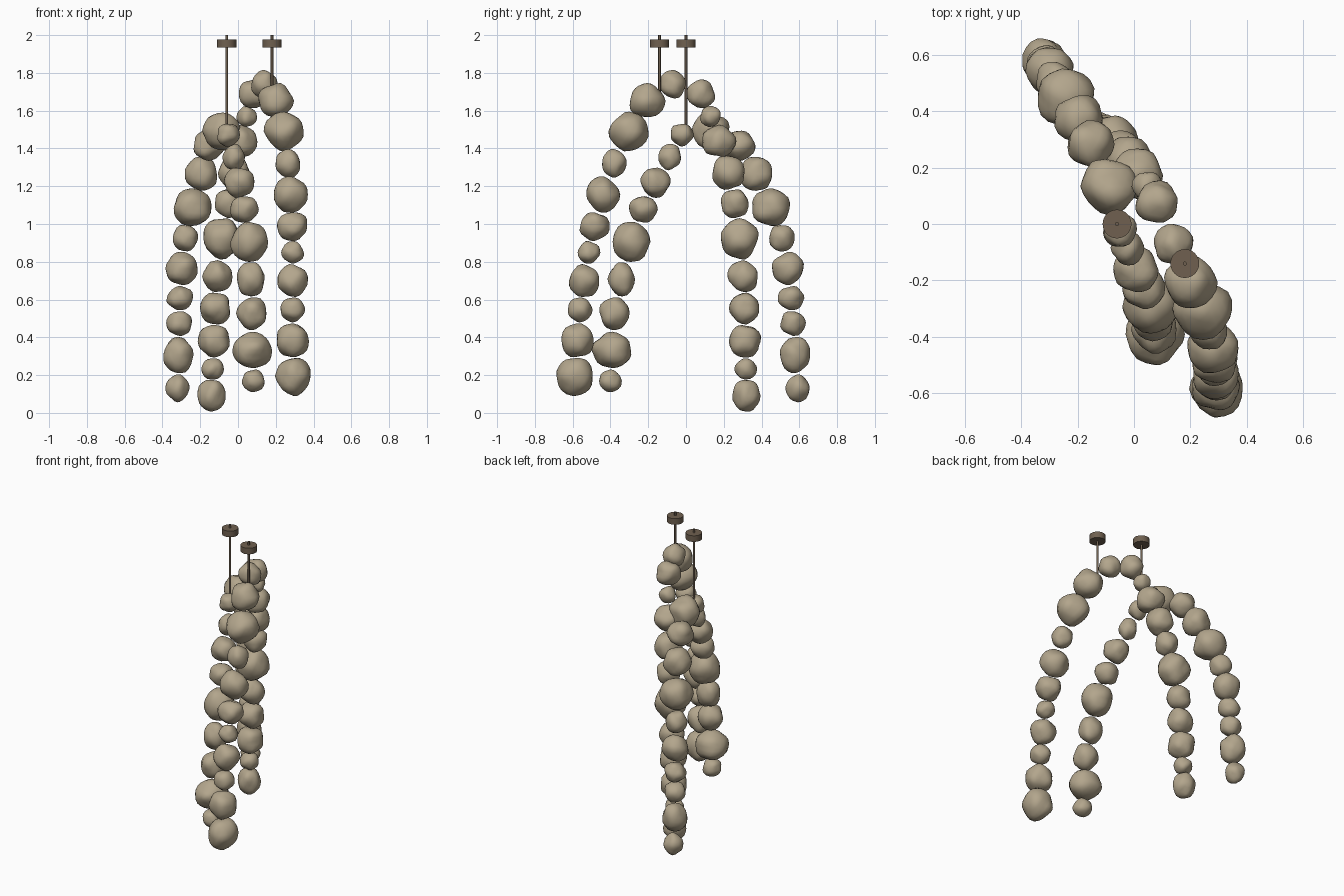
import bpy, bmesh, random
from mathutils import Vector, noise

random.seed(4)
cube = bpy.data.objects.get("Cube")
if cube:
    bpy.data.objects.remove(cube)


def material(name, rgb):
    mat = bpy.data.materials.new(name)
    mat.use_nodes = True
    mat.diffuse_color = (*rgb, 1)
    shader = mat.node_tree.nodes["Principled BSDF"]
    shader.inputs["Base Color"].default_value = (*rgb, 1)
    return mat


stone = material("tan stone", (.45, .38, .265))
bronze = material("dark bronze", (.16, .118, .08))


def finish(bm, name, mat):
    """Turn a bmesh into a named object, smooth with its edges kept sharp."""
    mesh = bpy.data.meshes.new(name)
    bm.to_mesh(mesh)
    bm.free()
    mesh.materials.append(mat)
    obj = bpy.data.objects.new(name, mesh)
    bpy.context.collection.objects.link(obj)
    bpy.ops.object.select_all(action="DESELECT")
    obj.select_set(True)
    bpy.context.view_layer.objects.active = obj
    bpy.ops.object.shade_smooth_by_angle(angle=.7)


def nugget(name, centre, radii):
    """Irregular tumbled pebble that keeps its given half-sizes."""
    bm = bmesh.new()
    bmesh.ops.create_icosphere(bm, subdivisions=3, radius=1)
    seed = Vector([random.uniform(-50, 50) for axis in "xyz"])
    for vert in bm.verts:
        vert.co *= 1 + .16 * noise.noise(vert.co * 1.3 + seed)
    for axis, (middle, radius) in enumerate(zip(centre, radii)):
        values = [vert.co[axis] for vert in bm.verts]
        low, high = min(values), max(values)
        for vert in bm.verts:
            across = (vert.co[axis] - low) / (high - low)
            vert.co[axis] = middle + radius * (2 * across - 1)
    finish(bm, name, stone)


def smooth_path(points, steps=12):
    """Sample a soft curve that passes through all the points."""
    points = [Vector(point) for point in points]
    points = [2 * points[0] - points[1], *points, 2 * points[-1] - points[-2]]
    samples = [points[1]]
    for before, start, end, after in zip(points, points[1:], points[2:], points[3:]):
        leave, arrive = (end - before) / 2, (after - start) / 2
        for step in range(1, steps + 1):
            t = step / steps
            blend = t * t * (3 - 2 * t)
            samples.append(start.lerp(end, blend)
                           + leave * t * (1 - t) ** 2 - arrive * t * t * (1 - t))
    return samples


def point_at(samples, distance):
    """Find the point that lies a distance along the sampled path."""
    for start, end in zip(samples, samples[1:]):
        length = (end - start).length
        if distance <= length:
            return start.lerp(end, distance / length)
        distance -= length
    return samples[-1]


def strand(name, points, sizes):
    """Thread touching beads, given as half-width and half-height, on a path."""
    samples = smooth_path(points)
    length = sum((b - a).length for a, b in zip(samples, samples[1:]))
    heights = [height for width, height in sizes]
    stops = [0]
    for upper, lower in zip(heights, heights[1:]):
        stops.append(stops[-1] + upper + lower)
    for number, (stop, (width, height)) in enumerate(zip(stops, sizes), start=1):
        centre = point_at(samples, stop / stops[-1] * length)
        nugget(f"{name}_bead_{number}", centre, (width, width, height))


# Tall loop, draped forwards and backwards from its rod
strand("tall_front",
       [(.14, -.07, 1.74), (.2, -.2, 1.66), (.24, -.3, 1.5),
        (.28, -.44, 1.15), (.29, -.54, .7), (.29, -.59, .19)],
       [(.07, .075), (.095, .09), (.106, .105), (.065, .075), (.09, .096), (.08, .076),
        (.06, .06), (.08, .087), (.065, .066), (.085, .09), (.095, .1)])
strand("tall_back",
       [(.08, .08, 1.69), (.01, .18, 1.43), (-.05, .26, 1.1),
        (-.11, .3, .72), (-.14, .32, .09)],
       [(.075, .076), (.054, .055), (.09, .084), (.085, .09), (.073, .076), (.1, .11),
        (.08, .084), (.08, .084), (.085, .086), (.06, .056), (.075, .084)])

# Short loop, draped the same way from the other rod
strand("short_front",
       [(-.05, -.02, 1.47), (.01, -.17, 1.2), (.06, -.29, .9),
        (.07, -.38, .52), (.08, -.4, .17)],
       [(.06, .06), (.06, .07), (.08, .08), (.076, .07), (.1, .106),
        (.073, .09), (.08, .087), (.105, .096), (.06, .06)])
strand("short_back",
       [(-.09, .13, 1.49), (-.15, .28, 1.42), (-.24, .45, 1.09),
        (-.3, .54, .76), (-.32, .59, .13)],
       [(.1, .1), (.083, .08), (.085, .09), (.1, .1), (.067, .07),
        (.085, .088), (.07, .064), (.068, .065), (.08, .095), (.064, .074)])


def cylinder(name, x, y, bottom, top, radius, sides):
    bm = bmesh.new()
    bmesh.ops.create_cone(bm, cap_ends=True, segments=sides, radius1=radius,
                          radius2=radius, depth=top - bottom)
    bmesh.ops.translate(bm, verts=bm.verts, vec=(x, y, (top + bottom) / 2))
    finish(bm, name, bronze)


# Hanging rods, each with a disc near the top
for label, x, y, bottom in (("tall", .18, -.14, 1.64), ("short", -.06, 0, 1.47)):
    cylinder(label + "_rod", x, y, bottom, 2, .007, 12)
    cylinder(label + "_disc", x, y, 1.935, 1.977, .051, 32)
